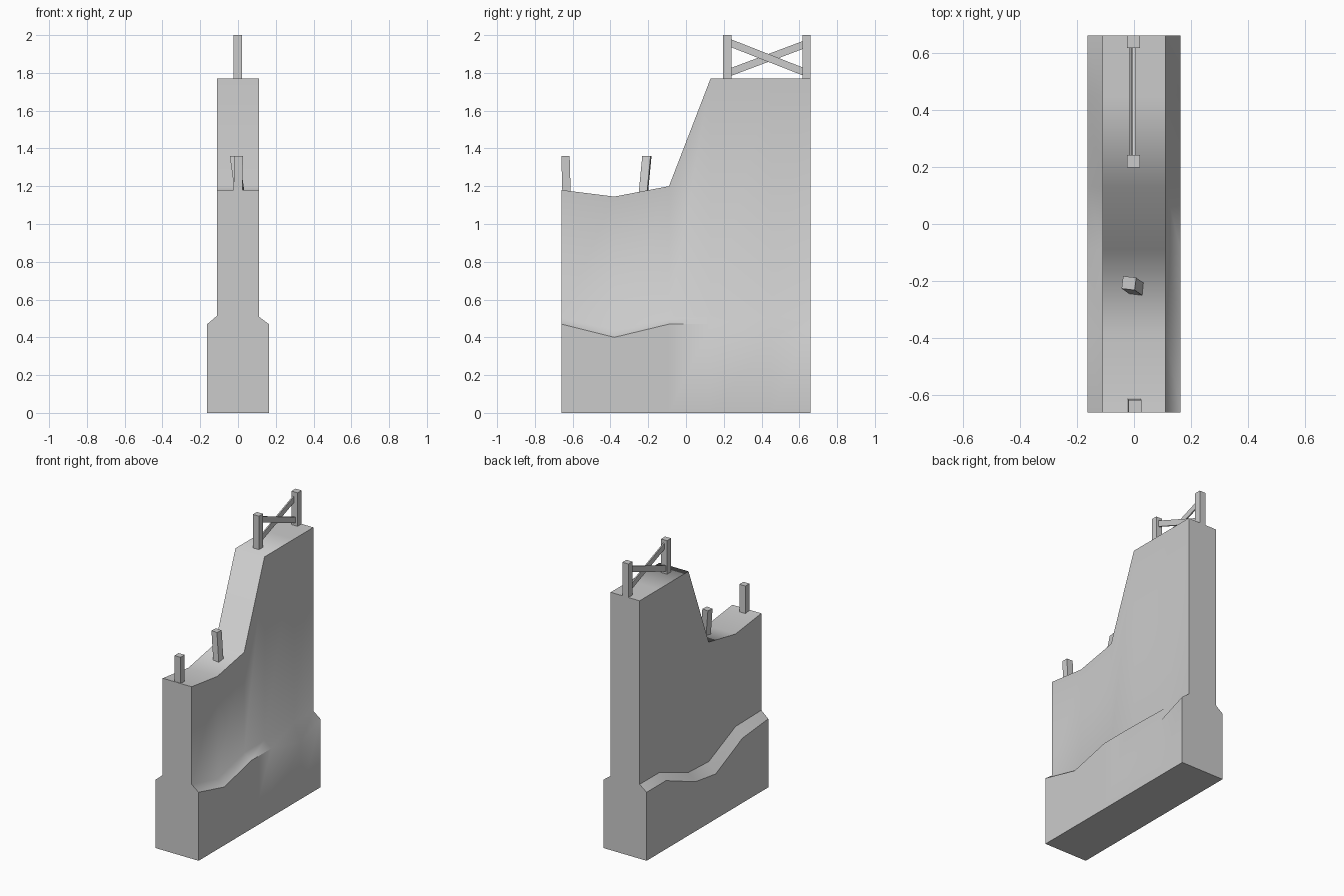
import bpy, bmesh
from mathutils import Vector

cube = bpy.data.objects.get("Cube")
if cube:
    bpy.data.objects.remove(cube, do_unlink=True)

# Single grey material
grey = bpy.data.materials.new("plain grey")
grey.use_nodes = True
colour = (0.6, 0.6, 0.6, 1)
grey.diffuse_color = colour
grey.node_tree.nodes["Principled BSDF"].inputs["Base Color"].default_value = colour


def finish(bm, name):
    bmesh.ops.recalc_face_normals(bm, faces=bm.faces)
    mesh = bpy.data.meshes.new(name)
    bm.to_mesh(mesh)
    bm.free()
    mesh.materials.append(grey)
    obj = bpy.data.objects.new(name, mesh)
    bpy.context.collection.objects.link(obj)
    return obj


# Wall: cross-sections lofted along y, with a wavy ledge on each side
BASE, WALL = 0.163, 0.11
# y, top, left ledge outer and inner height, right ledge outer and inner height
stations = [
    (-0.66, 1.18, 0.47, 0.51, 0.47, 0.515),
    (-0.38, 1.145, 0.40, 0.44, 0.445, 0.51),
    (-0.09, 1.20, 0.47, 0.51, 0.31, 0.38),
    (0.13, 1.77, 0.47, 0.51, 0.34, 0.39),
    (0.45, 1.77, 0.39, 0.51, 0.47, 0.51),
    (0.66, 1.77, 0.47, 0.51, 0.47, 0.51),
]
bm = bmesh.new()
rings = []
for y, top, lo_l, up_l, lo_r, up_r in stations:
    section = [(BASE, 0), (BASE, lo_l), (WALL, up_l), (WALL, top),
               (-WALL, top), (-WALL, up_r), (-BASE, lo_r), (-BASE, 0)]
    rings.append([bm.verts.new((x, y, z)) for x, z in section])
count = len(rings[0])
for a, b in zip(rings, rings[1:]):
    for i in range(count):
        j = (i + 1) % count
        bm.faces.new((a[i], a[j], b[j], b[i]))
caps = [bm.faces.new(rings[0]), bm.faces.new(rings[-1])]
for f in bm.faces:
    f.smooth = f not in caps

# Hard creases: ends and long edges, except where the left ledge blends softly
for cap in caps:
    for e in cap.edges:
        e.smooth = False
for s, (a, b) in enumerate(zip(rings, rings[1:])):
    for i in range(count):
        soft = i == 2 or (i == 1 and s >= 3)
        if not soft:
            bm.edges.get((a[i], b[i])).smooth = False
finish(bm, "wall")


def beam(name, start, end, across, width, depth):
    """Box-section bar whose end faces stay level with the given axes."""
    bm = bmesh.new()
    u, v = Vector(across[0]).normalized(), Vector(across[1]).normalized()
    ends = []
    for p in (Vector(start), Vector(end)):
        ends.append([bm.verts.new(p + u * width / 2 * su + v * depth / 2 * sv)
                     for su, sv in ((-1, -1), (1, -1), (1, 1), (-1, 1))])
    for i in range(4):
        j = (i + 1) % 4
        bm.faces.new((ends[0][i], ends[0][j], ends[1][j], ends[1][i]))
    bm.faces.new(ends[0])
    bm.faces.new(ends[1])
    return finish(bm, name)


FLAT = ((1, 0, 0), (0, 1, 0))
SIDE = ((1, 0, 0), (0, 0, 1))

# Fence on the high part: two posts and crossed braces
for name, y in (("inner_fence_post", 0.219), ("outer_fence_post", 0.638)):
    beam(name, (-0.002, y, 1.75), (-0.002, y, 2.0), FLAT, 0.046, 0.044)
beam("falling_brace", (0, 0.23, 1.96), (0, 0.625, 1.805), SIDE, 0.009, 0.042)
beam("rising_brace", (-0.011, 0.23, 1.802), (-0.011, 0.625, 1.95), SIDE, 0.009, 0.042)

# Leaning broken posts on the low part
beam("front_leaning_post", (-0.001, -0.632, 1.14), (0.003, -0.638, 1.36),
     FLAT, 0.046, 0.044)
beam("middle_leaning_post", (0.014, -0.229, 1.13), (-0.018, -0.207, 1.36),
     ((1, -0.12, 0), (0.12, 1, 0)), 0.046, 0.044)
